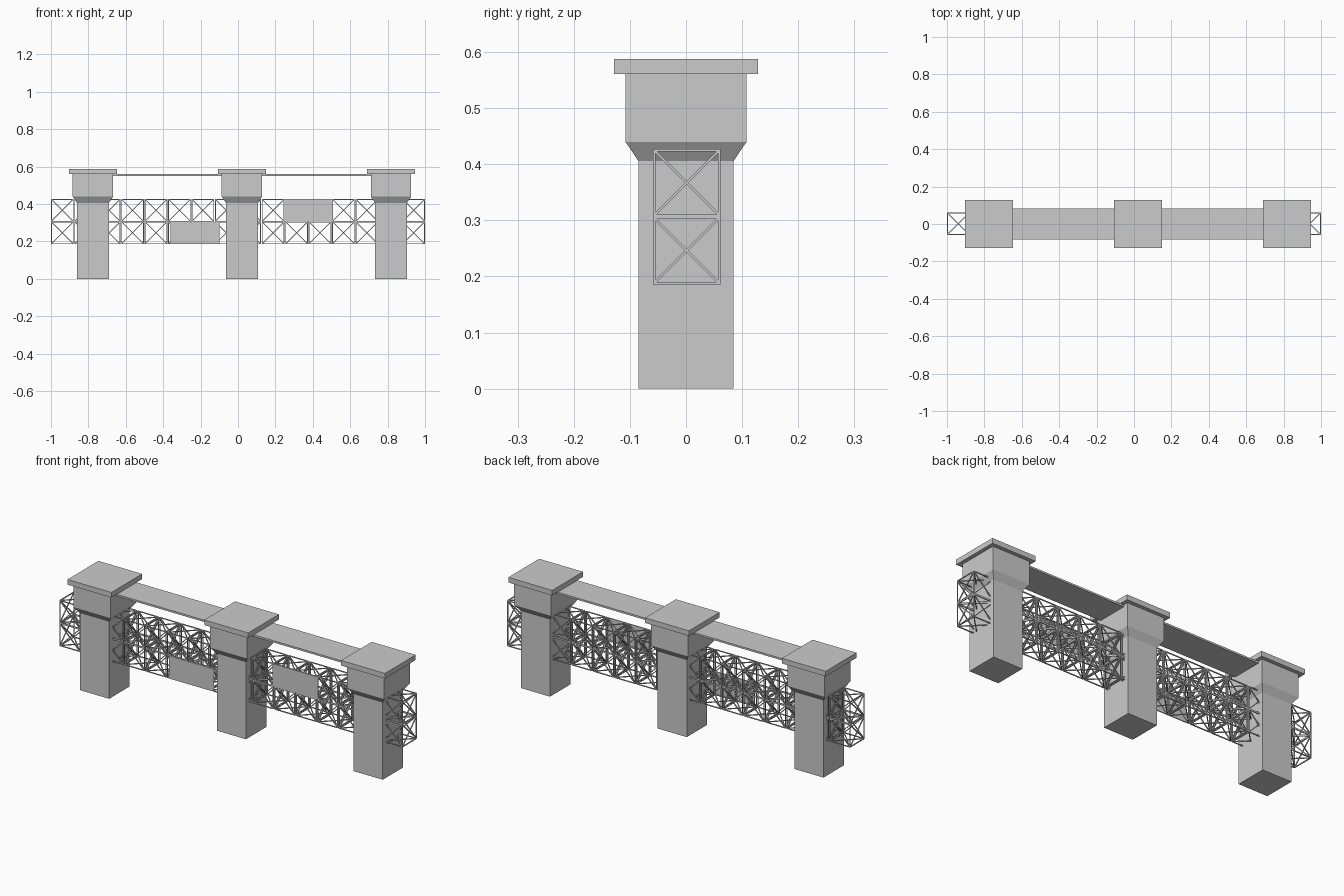
import bpy, bmesh
from mathutils import Vector
from itertools import combinations, product

if "Cube" in bpy.data.objects:
    bpy.data.objects.remove(bpy.data.objects["Cube"])


def make_object(name, bm):
    bmesh.ops.recalc_face_normals(bm, faces=bm.faces)
    mesh = bpy.data.meshes.new(name)
    bm.to_mesh(mesh)
    bm.free()
    obj = bpy.data.objects.new(name, mesh)
    bpy.context.collection.objects.link(obj)
    return obj


def box(name, lo, hi):
    bm = bmesh.new()
    bmesh.ops.create_cube(bm, size=1)
    lo, hi = Vector(lo), Vector(hi)
    for v in bm.verts:
        v.co = (lo + hi) / 2 + v.co * (hi - lo)
    return make_object(name, bm)


def pillar(name, x, profile):
    # square rings lofted up a (half width, height) profile
    bm = bmesh.new()
    rings = [[bm.verts.new((x + sx * r, sy * r, z))
              for sx, sy in ((-1, -1), (1, -1), (1, 1), (-1, 1))]
             for r, z in profile]
    for a, b in zip(rings, rings[1:]):
        for i in range(4):
            j = (i + 1) % 4
            bm.faces.new((a[i], a[j], b[j], b[i]))
    bm.faces.new(rings[0][::-1])
    bm.faces.new(rings[-1])
    return make_object(name, bm)


def bar(bm, a, b, t):
    # thin square bar between two points
    d = b - a
    res = bmesh.ops.create_cube(bm, size=1)
    rot = d.to_track_quat('Z', 'Y')
    for v in res['verts']:
        v.co = (a + b) / 2 + rot @ Vector((v.co.x * t, v.co.y * t, v.co.z * d.length))


# Pillars with flared heads and caps
PROFILE = [(0.085, 0), (0.085, 0.406), (0.108, 0.44), (0.108, 0.561),
           (0.128, 0.561), (0.128, 0.588)]
CENTRES = (-0.776, 0.021, 0.818)
for name, x in zip(("left_pillar", "middle_pillar", "right_pillar"), CENTRES):
    pillar(name, x, PROFILE)

# Deck slabs joining the pillar heads
for name, a, b in zip(("left_deck", "right_deck"), CENTRES, CENTRES[1:]):
    box(name, (a + 0.1, -0.082, 0.551), (b - 0.1, 0.082, 0.5605))

# Lattice: cube frames with crossed braces on every face, repeated in two rows
T, CELL, COUNT = 0.0045, 0.1165, 16
PITCH = (2 - T - CELL) / (COUNT - 1)
ORIGIN = Vector((-1 + T / 2, -0.057, 0.188))
bm = bmesh.new()
corners = [Vector(c) for c in product((0, 1), repeat=3)]
for a, b in combinations(corners, 2):
    if (b - a).length < 1.5:
        bar(bm, ORIGIN + a * CELL, ORIGIN + b * CELL, T)
truss = make_object("lattice_truss", bm)
for label, count, step in (("along", COUNT, (PITCH, 0, 0)), ("up", 2, (0, 0, 0.1205))):
    mod = truss.modifiers.new(label, 'ARRAY')
    mod.count = count
    mod.use_relative_offset = False
    mod.use_constant_offset = True
    mod.constant_offset_displace = step

# Cover panels on the front of the lattice
box("lower_panel", (-0.36, -0.061, 0.187), (-0.098, -0.058, 0.305))
box("upper_panel", (0.246, -0.061, 0.307), (0.508, -0.058, 0.426))
